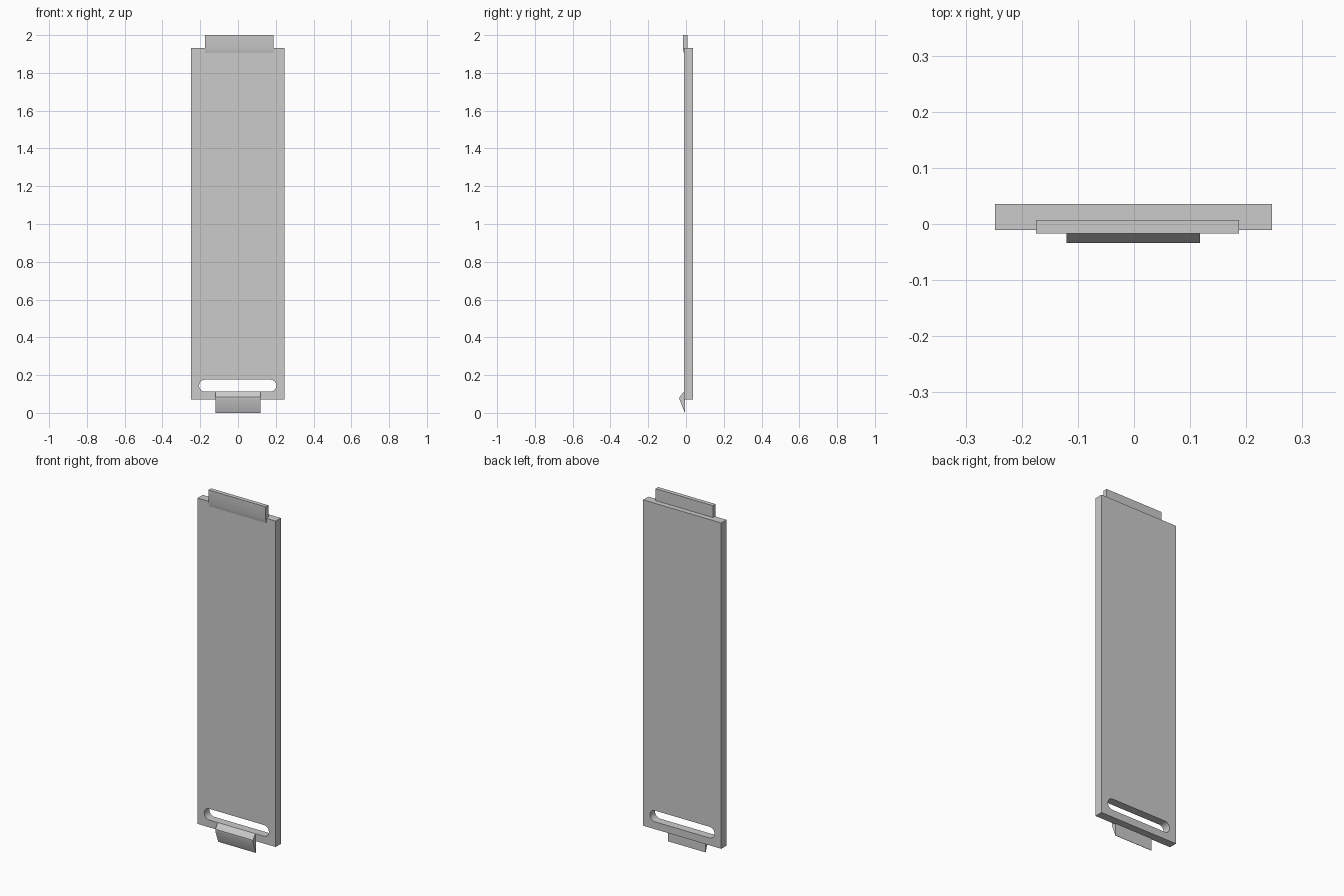
import bpy, bmesh, math
from mathutils import Vector

cube = bpy.data.objects.get("Cube")
if cube:
    bpy.data.objects.remove(cube, do_unlink=True)

grey = bpy.data.materials.new("plain_grey")
grey.use_nodes = True
colour = (0.6, 0.6, 0.6, 1)
grey.diffuse_color = colour
grey.node_tree.nodes["Principled BSDF"].inputs["Base Color"].default_value = colour


def extrude_outline(name, loops, offset, smooth_angle=30):
    """Fill closed loops (the first is outer, the rest are holes) and extrude them."""
    bm = bmesh.new()
    edges = []
    for loop in loops:
        verts = [bm.verts.new(p) for p in loop]
        edges += [bm.edges.new((a, b)) for a, b in zip(verts, verts[1:] + verts[:1])]
    bmesh.ops.triangle_fill(bm, edges=edges, use_beauty=True)
    result = bmesh.ops.extrude_face_region(bm, geom=bm.faces[:], use_keep_orig=True)
    moved = [g for g in result["geom"] if isinstance(g, bmesh.types.BMVert)]
    bmesh.ops.translate(bm, verts=moved, vec=Vector(offset))
    bmesh.ops.recalc_face_normals(bm, faces=bm.faces[:])
    bmesh.ops.dissolve_limit(bm, angle_limit=0.01, verts=bm.verts[:], edges=bm.edges[:])
    mesh = bpy.data.meshes.new(name)
    bm.to_mesh(mesh)
    bm.free()
    mesh.materials.append(grey)
    obj = bpy.data.objects.new(name, mesh)
    bpy.context.collection.objects.link(obj)
    bpy.ops.object.select_all(action="DESELECT")
    obj.select_set(True)
    bpy.context.view_layer.objects.active = obj
    bpy.ops.object.shade_smooth_by_angle(angle=math.radians(smooth_angle))
    return obj


def stadium(x0, x1, z0, z1, y, steps=12):
    """Slot outline with half-round ends."""
    r, zc = (z1 - z0) / 2, (z0 + z1) / 2
    points = []
    for cx, start in ((x1 - r, -math.pi / 2), (x0 + r, math.pi / 2)):
        for i in range(steps + 1):
            a = start + math.pi * i / steps
            points.append((cx + r * math.cos(a), y, zc + r * math.sin(a)))
    return points


def side_profile(name, x0, x1, profile):
    """Extrude a (y, z) profile across the width."""
    return extrude_outline(name, [[(x0, y, z) for y, z in profile]], (x1 - x0, 0, 0))


# Flat cover panel with a finger slot through it
front, back = -0.011, 0.036
left, right, bottom, top = -0.248, 0.246, 0.07, 1.932
outer = [(left, front, bottom), (right, front, bottom), (right, front, top), (left, front, top)]
slot = stadium(-0.206, 0.203, 0.112, 0.176, front)
extrude_outline("cover_panel", [outer, slot], (0, back - front, 0))

# Top tab, tapering into the panel face
side_profile("top_tab", -0.175, 0.187,
             [(0.007, 2.0), (-0.017, 2.0), (-0.017, 1.93), (-0.011, 1.905), (0.007, 1.93)])

# Wedge-shaped latch at the bottom edge
side_profile("bottom_latch", -0.12, 0.118,
             [(-0.004, 0.112), (-0.011, 0.112), (-0.018, 0.104), (-0.034, 0.083),
              (-0.034, 0.071), (-0.006, 0.0), (-0.004, 0.0)])
